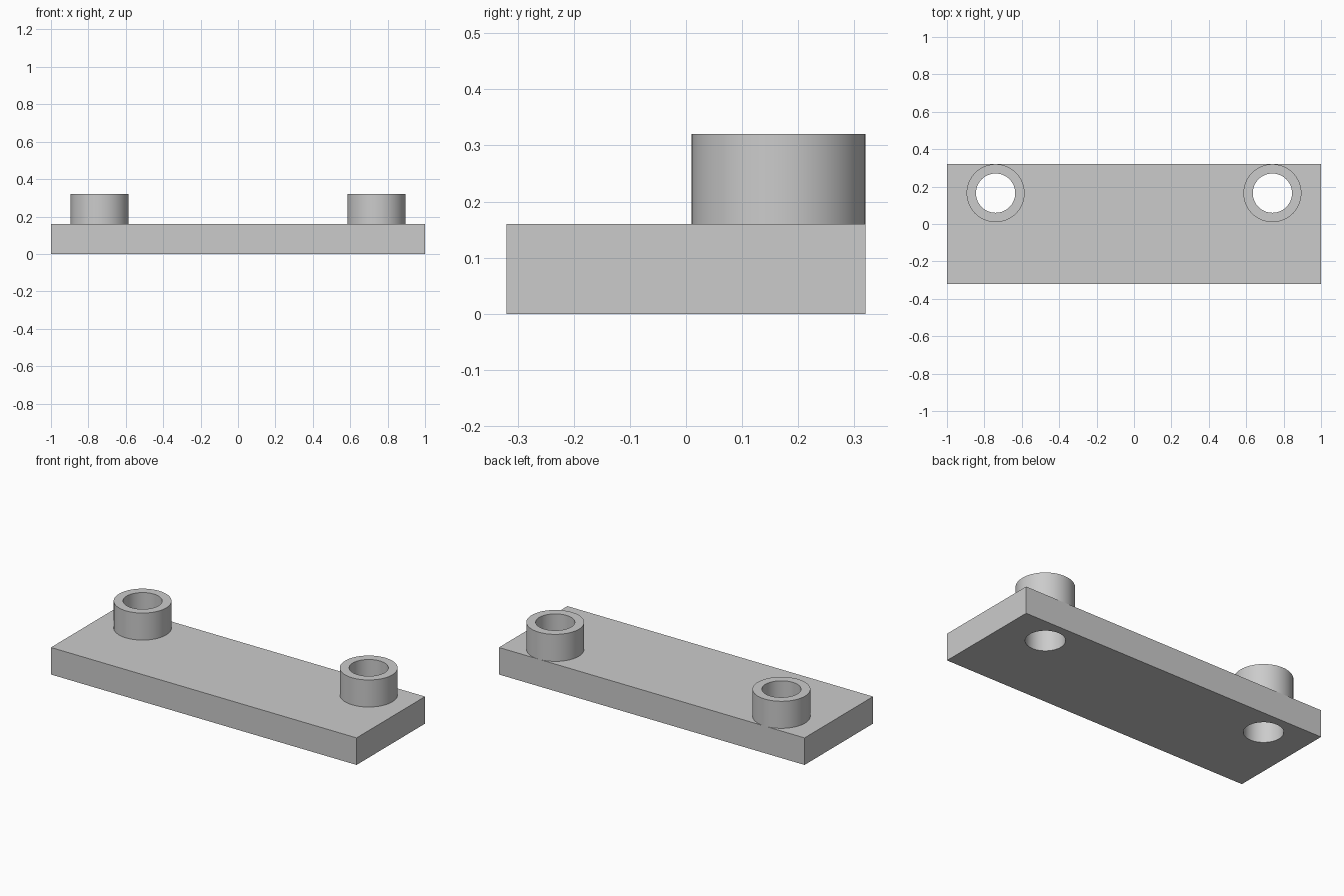
import bpy
import math

default = bpy.data.objects.get("Cube")
if default:
    bpy.data.objects.remove(default, do_unlink=True)

LENGTH, DEPTH, PLATE_H, TOTAL_H = 2.0, 0.64, 0.16, 0.32
BOSS_X, BOSS_Y, BOSS_R, HOLE_R = 0.74, 0.165, 0.155, 0.105

# Single grey material
grey = bpy.data.materials.new("plain_grey")
grey.use_nodes = True
colour = (0.6, 0.6, 0.6, 1.0)
grey.diffuse_color = colour
grey.node_tree.nodes["Principled BSDF"].inputs["Base Color"].default_value = colour


def cylinder(name, x, radius, low, high):
    bpy.ops.mesh.primitive_cylinder_add(
        vertices=64, radius=radius, depth=high - low,
        location=(x, BOSS_Y, (low + high) / 2))
    obj = bpy.context.object
    obj.name = name
    obj.data.materials.append(grey)
    return obj


def drill(obj, cutter):
    bpy.context.view_layer.objects.active = obj
    mod = obj.modifiers.new("hole", 'BOOLEAN')
    mod.operation = 'DIFFERENCE'
    mod.solver = 'EXACT'
    mod.object = cutter
    bpy.ops.object.modifier_apply(modifier=mod.name)


# Rectangular base plate
bpy.ops.mesh.primitive_cube_add(size=1, location=(0, 0, PLATE_H / 2))
plate = bpy.context.object
plate.name = "base_plate"
plate.scale = (LENGTH, DEPTH, PLATE_H)
bpy.ops.object.transform_apply(location=False, rotation=False, scale=True)
plate.data.materials.append(grey)
parts = [plate]

# Tubular bosses along the back edge, each bored right through the plate
for side, sign in (("left", 1), ("right", -1)):
    x = sign * BOSS_X
    boss = cylinder(side + "_boss", x, BOSS_R, PLATE_H, TOTAL_H)
    cutter = cylinder(side + "_hole_cutter", x, HOLE_R, -0.1, TOTAL_H + 0.1)
    cutter.hide_render = True
    drill(boss, cutter)
    drill(plate, cutter)
    bpy.data.objects.remove(cutter, do_unlink=True)
    parts.append(boss)

# Smooth round walls, crisp rims
bpy.ops.object.select_all(action='DESELECT')
for part in parts:
    part.select_set(True)
bpy.context.view_layer.objects.active = plate
bpy.ops.object.shade_smooth_by_angle(angle=math.radians(30))
